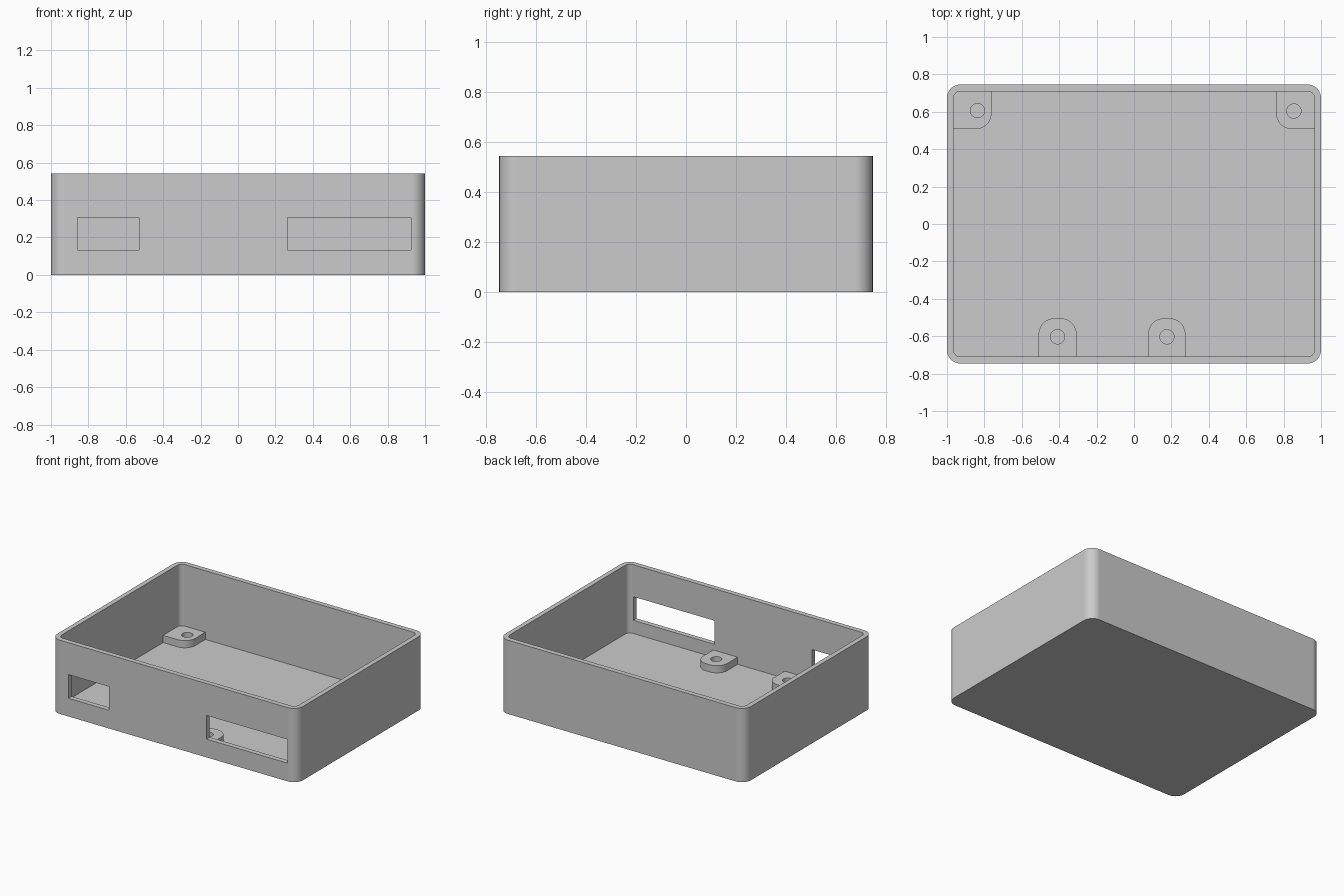
import bpy
import bmesh
import math

if "Cube" in bpy.data.objects:
    bpy.data.objects.remove(bpy.data.objects["Cube"], do_unlink=True)

HALF_X, HALF_Y, HEIGHT = 1.0, 0.746, 0.543
FLOOR, BOSS_TOP = 0.037, 0.09
IN_X, IN_Y = 0.965, 0.709

grey = bpy.data.materials.new("plain grey")
grey.use_nodes = True
grey.diffuse_color = (0.6, 0.6, 0.6, 1)
grey.node_tree.nodes["Principled BSDF"].inputs["Base Color"].default_value = (0.6, 0.6, 0.6, 1)


def prism(name, x0, x1, y0, y1, z0, z1, radii=(0, 0, 0, 0), steps=10):
    """Upright block; radii round its corners in plan: +x+y, -x+y, -x-y, +x-y."""
    corners = [(x1, y1, -1, -1), (x0, y1, 1, -1), (x0, y0, 1, 1), (x1, y0, -1, 1)]
    bm = bmesh.new()
    ring = []
    for i, ((x, y, sx, sy), r) in enumerate(zip(corners, radii)):
        for k in range(steps + 1 if r else 1):
            a = math.pi / 2 * (i + k / steps)
            ring.append(bm.verts.new((x + r * (sx + math.cos(a)), y + r * (sy + math.sin(a)), z0)))
    base = bm.faces.new(ring)
    top = bmesh.ops.extrude_face_region(bm, geom=[base])["geom"]
    bmesh.ops.translate(bm, vec=(0, 0, z1 - z0),
                        verts=[v for v in top if isinstance(v, bmesh.types.BMVert)])
    bmesh.ops.recalc_face_normals(bm, faces=bm.faces)
    mesh = bpy.data.meshes.new(name)
    bm.to_mesh(mesh)
    bm.free()
    mesh.materials.append(grey)
    obj = bpy.data.objects.new(name, mesh)
    bpy.context.collection.objects.link(obj)
    return obj


def select(obj):
    bpy.ops.object.select_all(action="DESELECT")
    obj.select_set(True)
    bpy.context.view_layer.objects.active = obj


def cut(obj, cutter):
    select(obj)
    mod = obj.modifiers.new("cut", "BOOLEAN")
    mod.operation, mod.solver, mod.object = "DIFFERENCE", "EXACT", cutter
    bpy.ops.object.modifier_apply(modifier=mod.name)
    bpy.data.objects.remove(cutter, do_unlink=True)


def smooth(obj):
    """Smooth the round corners while the flat walls stay flat."""
    select(obj)
    bpy.ops.object.shade_smooth_by_angle(angle=math.radians(30))
    obj.modifiers.new("flat walls", "WEIGHTED_NORMAL").keep_sharp = True


# Open tray with rounded upright corners
tray = prism("tray", -HALF_X, HALF_X, -HALF_Y, HALF_Y, 0, HEIGHT, (0.072,) * 4)
cut(tray, prism("cavity", -IN_X, IN_X, -IN_Y, IN_Y, FLOOR, 1, (0.037,) * 4))

# Port openings through the front wall
for x0, x1 in ((-0.858, -0.529), (0.265, 0.925)):
    cut(tray, prism("port", x0, x1, -1, -IN_Y + 0.02, 0.134, 0.308))
smooth(tray)

# Mounting bosses, sunk slightly into the walls and floor
R, SINK = 0.085, 0.015
bosses = [
    ("back_right_boss", -IN_X - SINK, -0.762, 0.507, IN_Y + SINK, (0, 0.05, 0, R), (-0.837, 0.606)),
    ("back_left_boss", 0.76, IN_X + SINK, 0.507, IN_Y + SINK, (0.05, 0, R, 0), (0.855, 0.604)),
    ("front_right_boss", -0.51, -0.307, -IN_Y - SINK, -0.504, (R, R, 0, 0), (-0.409, -0.603)),
    ("front_left_boss", 0.076, 0.275, -IN_Y - SINK, -0.504, (R, R, 0, 0), (0.176, -0.603)),
]
for name, x0, x1, y0, y1, radii, (hx, hy) in bosses:
    boss = prism(name, x0, x1, y0, y1, FLOOR - SINK, BOSS_TOP, radii)
    # Screw hole down to the floor
    h = 0.038
    cut(boss, prism("hole", hx - h, hx + h, hy - h, hy + h, FLOOR, 1, (h - 0.0001,) * 4))
    smooth(boss)
